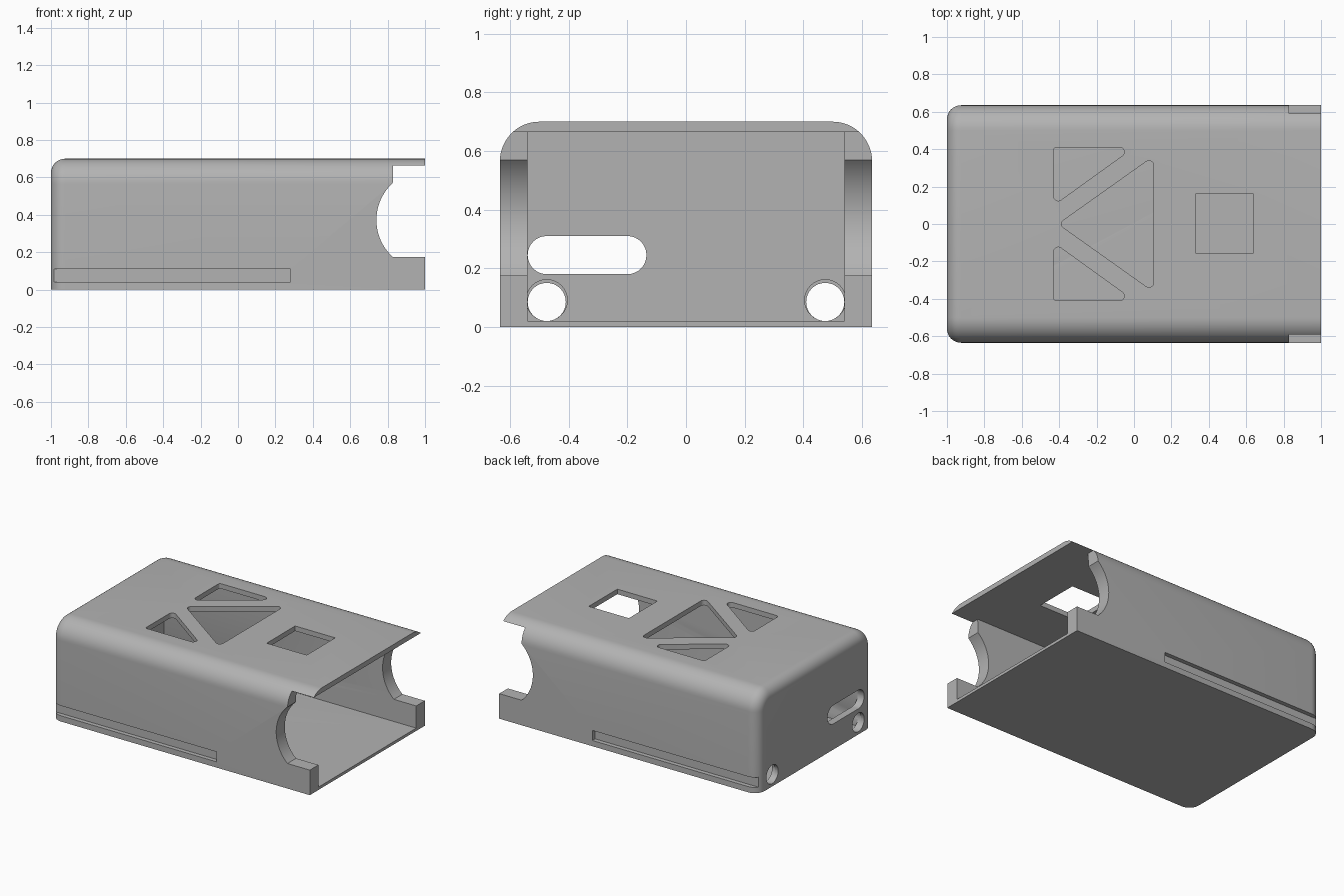
import bpy, bmesh, math
from mathutils import Vector

cube = bpy.data.objects.get("Cube")
if cube:
    bpy.data.objects.remove(cube, do_unlink=True)

grey = bpy.data.materials.new("plain grey")
grey.use_nodes = True
COLOUR = (0.45, 0.45, 0.45, 1)
grey.diffuse_color = COLOUR
grey.node_tree.nodes["Principled BSDF"].inputs["Base Color"].default_value = COLOUR


def rounded(points, radii, steps=8):
    """Polygon outline with each corner replaced by an arc (radius 0 keeps it sharp)."""
    out = []
    for i, (p, r) in enumerate(zip(points, radii)):
        p = Vector(p)
        if r == 0:
            out.append(p)
            continue
        to_prev = (Vector(points[i - 1]) - p).normalized()
        to_next = (Vector(points[(i + 1) % len(points)]) - p).normalized()
        half = to_prev.angle(to_next) / 2
        reach = r / math.tan(half)
        centre = p + (to_prev + to_next).normalized() * r / math.sin(half)
        start = p + to_prev * reach - centre
        end = p + to_next * reach - centre
        sweep = math.pi - 2 * half
        for k in range(steps + 1):
            t = k / steps
            arc = start * math.sin((1 - t) * sweep) + end * math.sin(t * sweep)
            out.append(centre + arc / math.sin(sweep))
    return out


def rect(u0, u1, v0, v1):
    return [(u0, v0), (u1, v0), (u1, v1), (u0, v1)]


def prism(name, outline, axis, start, end):
    """Extrude an outline along an axis."""
    place = {"x": lambda u, v: (start, u, v),
             "y": lambda u, v: (u, start, v),
             "z": lambda u, v: (u, v, start)}[axis]
    bm = bmesh.new()
    face = bm.faces.new([bm.verts.new(place(u, v)) for u, v in outline])
    extruded = bmesh.ops.extrude_face_region(bm, geom=[face])["geom"]
    shift = Vector([end - start if a == axis else 0 for a in "xyz"])
    bmesh.ops.translate(bm, vec=shift,
                        verts=[g for g in extruded if isinstance(g, bmesh.types.BMVert)])
    bmesh.ops.recalc_face_normals(bm, faces=bm.faces)
    mesh = bpy.data.meshes.new(name)
    bm.to_mesh(mesh)
    bm.free()
    mesh.materials.append(grey)
    obj = bpy.data.objects.new(name, mesh)
    bpy.context.collection.objects.link(obj)
    return obj


# Outer shell: rounded long top edges, then a softened closed end
case = prism("case_shell", rounded(rect(-0.635, 0.635, 0, 0.7), [0, 0, 0.135, 0.135], 12),
             "x", -1, 1)
bm = bmesh.new()
bm.from_mesh(case.data)
rim = [e for e in bm.edges
       if all(v.co.x < -0.99 for v in e.verts) and any(v.co.z > 0.01 for v in e.verts)]
bmesh.ops.bevel(bm, geom=rim, offset=0.075, segments=8, profile=0.5, affect="EDGES")
bmesh.ops.recalc_face_normals(bm, faces=bm.faces)
bm.to_mesh(case.data)
bm.free()

cutters = []


def cut(*args):
    cutters.append(prism(*args))


# Hollow interior, open at one end
cut("cavity", rect(-0.54, 0.54, 0.02, 0.665), "x", -0.95, 1.1)

# Side wall notches with a curved finger grip
grip_centre, grip_radius = Vector((1.007, 0.3725)), 0.267
spread = math.asin(0.1975 / grip_radius)
arc = [grip_centre + grip_radius * Vector((-math.cos(a), math.sin(a)))
       for a in (spread * (k / 12 - 1) for k in range(25))]
cut("end_notch", [(1.1, 0.175)] + arc + [(0.83, 0.665), (1.1, 0.665)], "y", -0.8, 0.8)

# Rail grooves and round end holes, one on each side
for side in (-1, 1):
    cut("rail_groove", rect(-1.1, 0.28, 0.04, 0.11), "y", side * 0.605, side * 0.8)
    y = side * 0.475
    cut("round_hole", rounded(rect(y - 0.065, y + 0.065, 0.02, 0.15), [0.0645] * 4),
        "x", -1.1, -0.9)
    cut("hole_recess", rounded(rect(y - 0.07, y + 0.07, 0.021, 0.161), [0.0695] * 4),
        "x", -0.975, -0.9)

# Long slot in the closed end
cut("port_slot", rounded(rect(-0.54, -0.135, 0.18, 0.31), [0.0645] * 4), "x", -1.1, -0.9)

# Openings in the top: triangles and a square window
cut("large_triangle", rounded([(-0.405, 0), (0.105, -0.362), (0.105, 0.362)], [0.025] * 3),
    "z", 0.6, 0.8)
for side in (-1, 1):
    cut("small_triangle",
        rounded([(-0.43, 0.1 * side), (0, 0.41 * side), (-0.43, 0.41 * side)],
                [0.025, 0.025, 0.015]), "z", 0.6, 0.8)
cut("square_window", rect(0.33, 0.64, -0.155, 0.16), "z", 0.6, 0.8)

# Apply every cut, then drop the cutters
bpy.ops.object.select_all(action="DESELECT")
bpy.context.view_layer.objects.active = case
case.select_set(True)
for cutter in cutters:
    cutter.hide_render = True
    mod = case.modifiers.new("cut", "BOOLEAN")
    mod.operation, mod.solver, mod.object = "DIFFERENCE", "EXACT", cutter
    bpy.ops.object.modifier_apply(modifier=mod.name)
    bpy.data.objects.remove(cutter, do_unlink=True)

bpy.ops.object.shade_smooth_by_angle(angle=math.radians(30))
